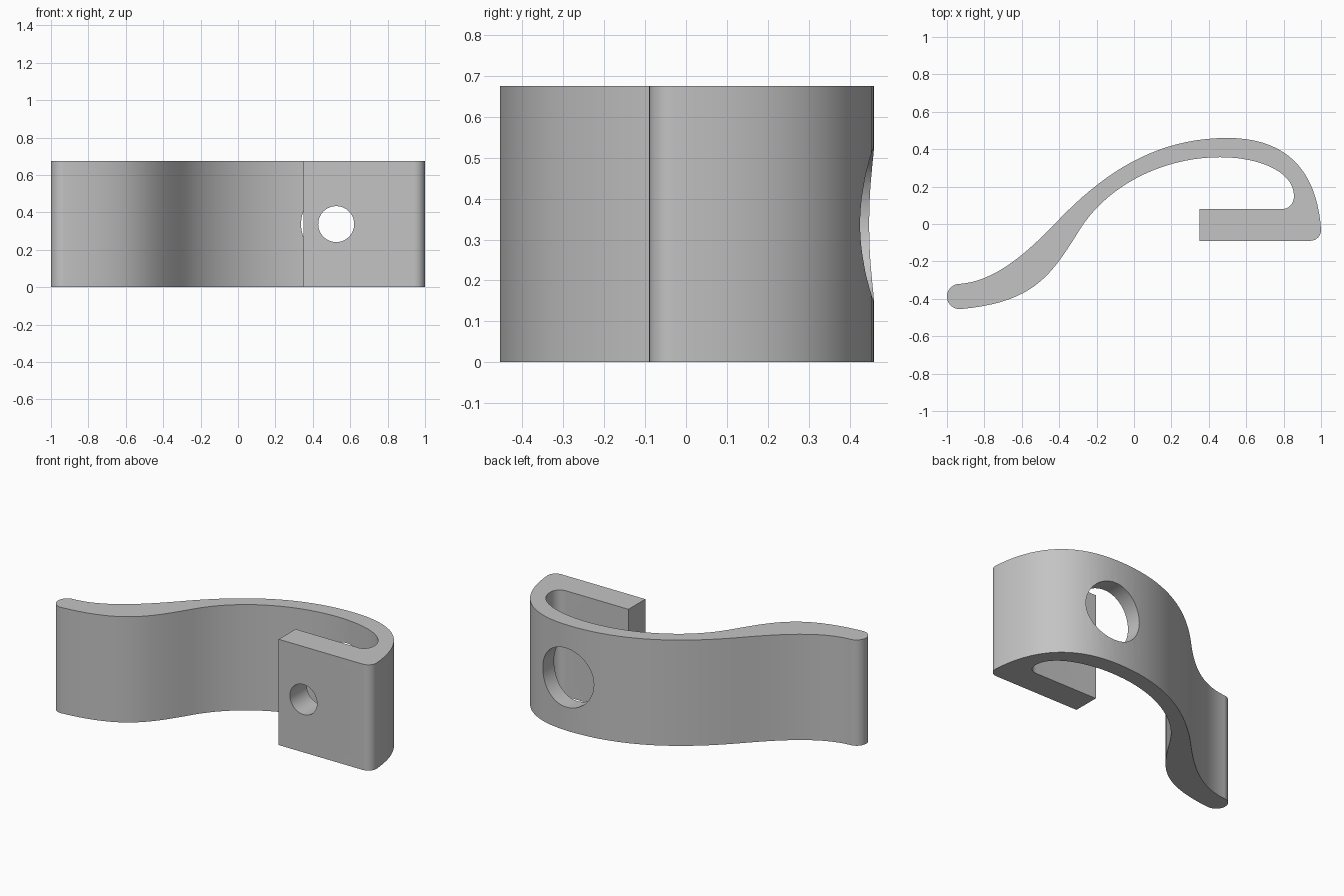
import bpy
import bmesh
import math
from mathutils import Matrix, Vector
from mathutils.geometry import interpolate_bezier

cube = bpy.data.objects.get("Cube")
if cube:
    bpy.data.objects.remove(cube, do_unlink=True)

HEIGHT = 0.675
HOLE_X = 0.525

grey = bpy.data.materials.new("plain grey")
grey.use_nodes = True
colour = (0.55, 0.55, 0.55, 1)
grey.diffuse_color = colour
grey.node_tree.nodes["Principled BSDF"].inputs["Base Color"].default_value = colour


def outline(start, segments, steps=20):
    """Join lines (one point) and bezier spans (two handles and an end)."""
    points = [Vector((*start, 0))]
    for span in segments:
        span = [Vector((*p, 0)) for p in span]
        if len(span) == 1:
            points += span
        else:
            points += interpolate_bezier(points[-1], *span, steps)[1:]
    return points[:-1]


def make_object(name, bm):
    mesh = bpy.data.meshes.new(name)
    bmesh.ops.recalc_face_normals(bm, faces=bm.faces)
    bm.to_mesh(mesh)
    bm.free()
    mesh.materials.append(grey)
    obj = bpy.data.objects.new(name, mesh)
    bpy.context.collection.objects.link(obj)
    return obj


def drill(obj, name, radius, y_from, y_to):
    """Cut a round hole along y at mid height."""
    bm = bmesh.new()
    place = (Matrix.Translation((HOLE_X, (y_from + y_to) / 2, HEIGHT / 2))
             @ Matrix.Rotation(math.pi / 2, 4, "X"))
    bmesh.ops.create_cone(bm, cap_ends=True, segments=64, radius1=radius,
                          radius2=radius, depth=y_to - y_from, matrix=place)
    cutter = make_object(name, bm)
    cutter.hide_render = True
    mod = obj.modifiers.new(name, "BOOLEAN")
    mod.operation = "DIFFERENCE"
    mod.solver = "EXACT"
    mod.object = cutter
    bpy.context.view_layer.objects.active = obj
    bpy.ops.object.modifier_apply(modifier=mod.name)
    bpy.data.objects.remove(cutter, do_unlink=True)


# Plan outline of the curved hook
profile = outline((-0.93, -0.32), [
    # outer sweep of the arm
    [(-0.72, -0.305), (-0.53, -0.11), (-0.40, 0.025)],
    [(-0.14, 0.295), (0.14, 0.46), (0.50, 0.46)],
    [(0.84, 0.46), (0.98, 0.26), (1.0, -0.03)],
    # rounded corner and mounting tab
    [(1.0, -0.065), (0.975, -0.09), (0.94, -0.09)],
    [(0.35, -0.09)], [(0.35, 0.08)], [(0.79, 0.08)],
    # inner sweep of the arm
    [(0.83, 0.08), (0.855, 0.11), (0.855, 0.15)],
    [(0.855, 0.28), (0.67, 0.357), (0.46, 0.357)],
    [(0.16, 0.357), (-0.14, 0.21), (-0.29, -0.03)],
    [(-0.44, -0.27), (-0.53, -0.42), (-0.93, -0.455)],
    # rounded tip
    [(-0.97, -0.455), (-1.0, -0.425), (-1.0, -0.388)],
    [(-1.0, -0.35), (-0.97, -0.32), (-0.93, -0.32)],
])

# Hook body, extruded upward
bm = bmesh.new()
base = bm.faces.new([bm.verts.new(p) for p in profile])
raised = bmesh.ops.extrude_face_region(bm, geom=[base], use_keep_orig=True)
bmesh.ops.translate(bm, vec=(0, 0, HEIGHT),
                    verts=[g for g in raised["geom"]
                           if isinstance(g, bmesh.types.BMVert)])
hook = make_object("curved_hook", bm)

# Screw hole in the tab and wide access hole in the arm behind it
drill(hook, "screw_hole_cutter", 0.096, -0.2, 0.15)
drill(hook, "access_hole_cutter", 0.188, 0.2, 0.6)

bpy.ops.object.select_all(action="DESELECT")
hook.select_set(True)
bpy.context.view_layer.objects.active = hook
bpy.ops.object.shade_smooth_by_angle(angle=math.radians(30))
